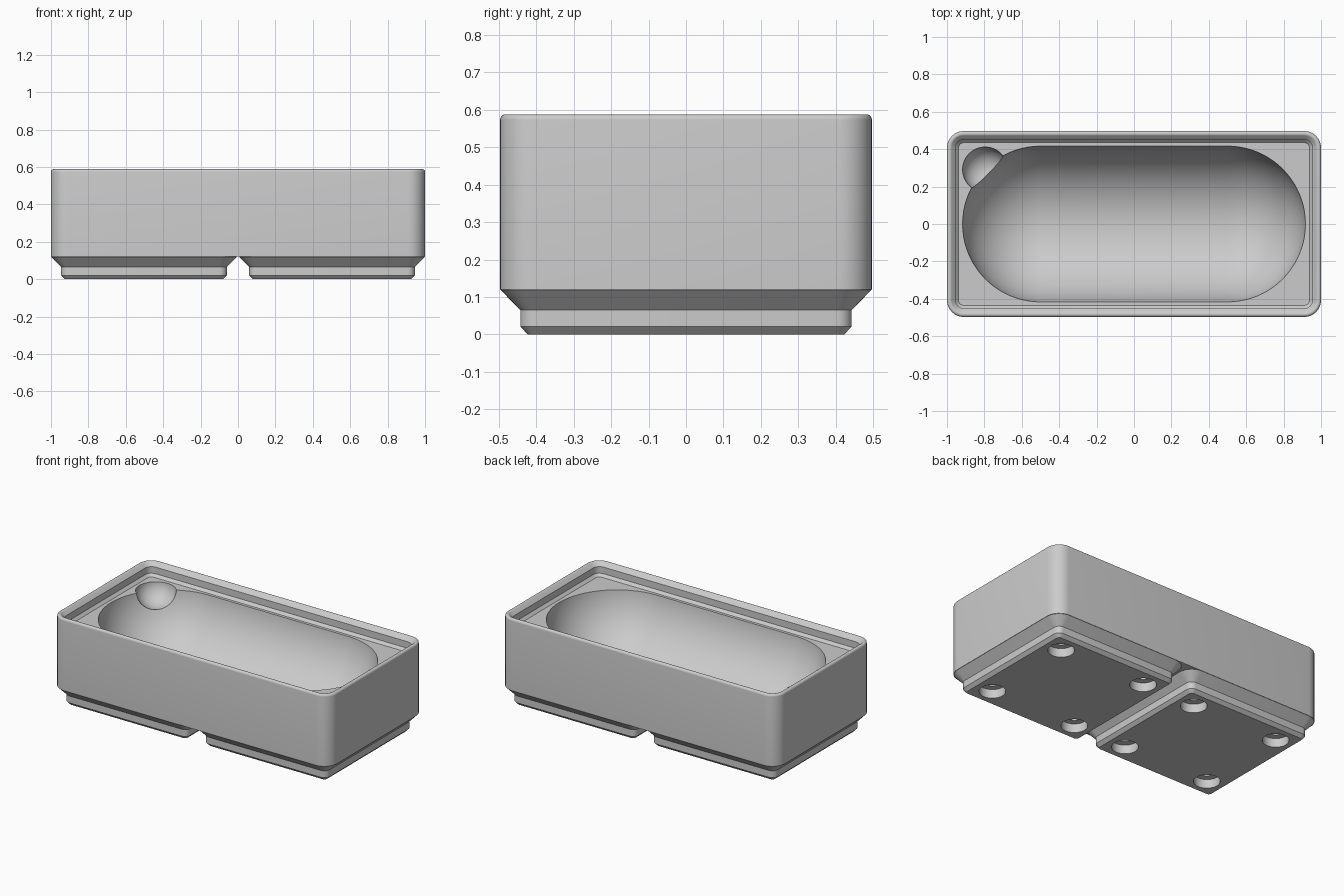
import bpy, bmesh
from math import sin, cos, pi, sqrt

cube = bpy.data.objects.get("Cube")
if cube:
    bpy.data.objects.remove(cube, do_unlink=True)

HX, HY, CORNER = 1.0, 0.497, 0.09      # outer half sizes and corner radius
BODY_Z, FLOOR_Z = 0.12, 0.503          # underside of body, recessed top floor
PAD_X, HOLE = 0.503, 0.311             # base pad centre, hole offset in a pad

grey = bpy.data.materials.new("plain grey")
grey.use_nodes = True
GREY = (0.6, 0.6, 0.6, 1)
grey.diffuse_color = GREY
grey.node_tree.nodes["Principled BSDF"].inputs["Base Color"].default_value = GREY


def ring(hx, hy, r, seg):
    """Rounded rectangle outline, counter-clockwise."""
    pts = []
    for q, (sx, sy) in enumerate([(1, 1), (-1, 1), (-1, -1), (1, -1)]):
        for i in range(seg + 1):
            a = (q + i / seg) * pi / 2
            pts.append((sx * (hx - r) + r * cos(a), sy * (hy - r) + r * sin(a)))
    return pts


def finish(name, bm, loc=(0, 0, 0)):
    bmesh.ops.remove_doubles(bm, verts=bm.verts, dist=1e-5)
    bmesh.ops.recalc_face_normals(bm, faces=bm.faces)
    mesh = bpy.data.meshes.new(name)
    bm.to_mesh(mesh)
    bm.free()
    mesh.materials.append(grey)
    obj = bpy.data.objects.new(name, mesh)
    obj.location = loc
    bpy.context.collection.objects.link(obj)
    return obj


def loft(name, sections, seg=8, loc=(0, 0, 0)):
    """Closed solid through rounded rectangles (half x, half y, radius, z)."""
    bm = bmesh.new()
    rows = [[bm.verts.new((x, y, z)) for x, y in ring(hx, hy, r, seg)]
            for hx, hy, r, z in sections]
    for low, high in zip(rows, rows[1:]):
        for i in range(len(low)):
            j = (i + 1) % len(low)
            bm.faces.new((low[i], low[j], high[j], high[i]))
    bm.faces.new(rows[0][::-1])
    bm.faces.new(rows[-1])
    return finish(name, bm, loc)


def combine(target, other, operation):
    """Apply a boolean and drop the helper."""
    other.hide_render = True
    mod = target.modifiers.new("cut", "BOOLEAN")
    mod.operation, mod.solver, mod.object = operation, "EXACT", other
    bpy.context.view_layer.objects.active = target
    bpy.ops.object.modifier_apply(modifier=mod.name)
    bpy.data.objects.remove(other, do_unlink=True)


# Body shell: straight wall, rounded rim, stepped lip down to the floor
rim = 0.0144
profile = [(0, BODY_Z)]
for i in range(9):
    a = i / 8 * pi * 0.75
    profile.append((rim - rim * cos(a), 0.5737 + rim * sin(a)))
profile += [(0.0455, 0.563), (0.0455, 0.52), (0.0623, FLOOR_Z)]
bin_body = loft("bin_body", [(HX - d, HY - d, CORNER - d, z) for d, z in profile])

# Base pads, chamfered, each with four stepped round holes
for side in (-1, 1):
    pad = loft("base_pad", [(h, h, r, z) for h, r, z in (
        (0.423, 0.02, 0), (0.443, 0.04, 0.0205), (0.443, 0.04, 0.065),
        (0.496, 0.093, BODY_Z - 0.001), (0.47, 0.07, BODY_Z + 0.02))],
        loc=(side * PAD_X, 0, 0))
    combine(bin_body, pad, "UNION")
for side in (-1, 1):
    for dx in (-HOLE, HOLE):
        for dy in (-HOLE, HOLE):
            for r, top in ((0.078, 0.0575), (0.036, 0.144)):
                hole = loft("hole_cutter", [(r, r, r, -0.05), (r, r, r, top)],
                            loc=(side * PAD_X + dx, dy, 0))
                combine(bin_body, hole, "DIFFERENCE")

# Capsule-shaped hollow
R, HALF, CENTRE_Z, STEPS = 0.419, 0.5, 0.548, 28
sections = []
for i in range(STEPS + 1):
    a = -pi / 2 * (1 - i / STEPS)
    r = max(R * cos(a), 0.002)
    sections.append((HALF + r, r, r, CENTRE_Z + R * sin(a)))
combine(bin_body, loft("hollow_cutter", sections, 20), "DIFFERENCE")

# Finger pocket at the back corner
bm = bmesh.new()
bmesh.ops.create_uvsphere(bm, u_segments=48, v_segments=25, radius=0.121)
pocket = finish("pocket_cutter", bm, (-0.796, 0.291, FLOOR_Z + 0.005))
combine(bin_body, pocket, "DIFFERENCE")

# Smooth curves, crisp edges
bpy.ops.object.select_all(action="DESELECT")
bin_body.select_set(True)
bpy.context.view_layer.objects.active = bin_body
bpy.ops.object.shade_smooth_by_angle(angle=pi / 6)
